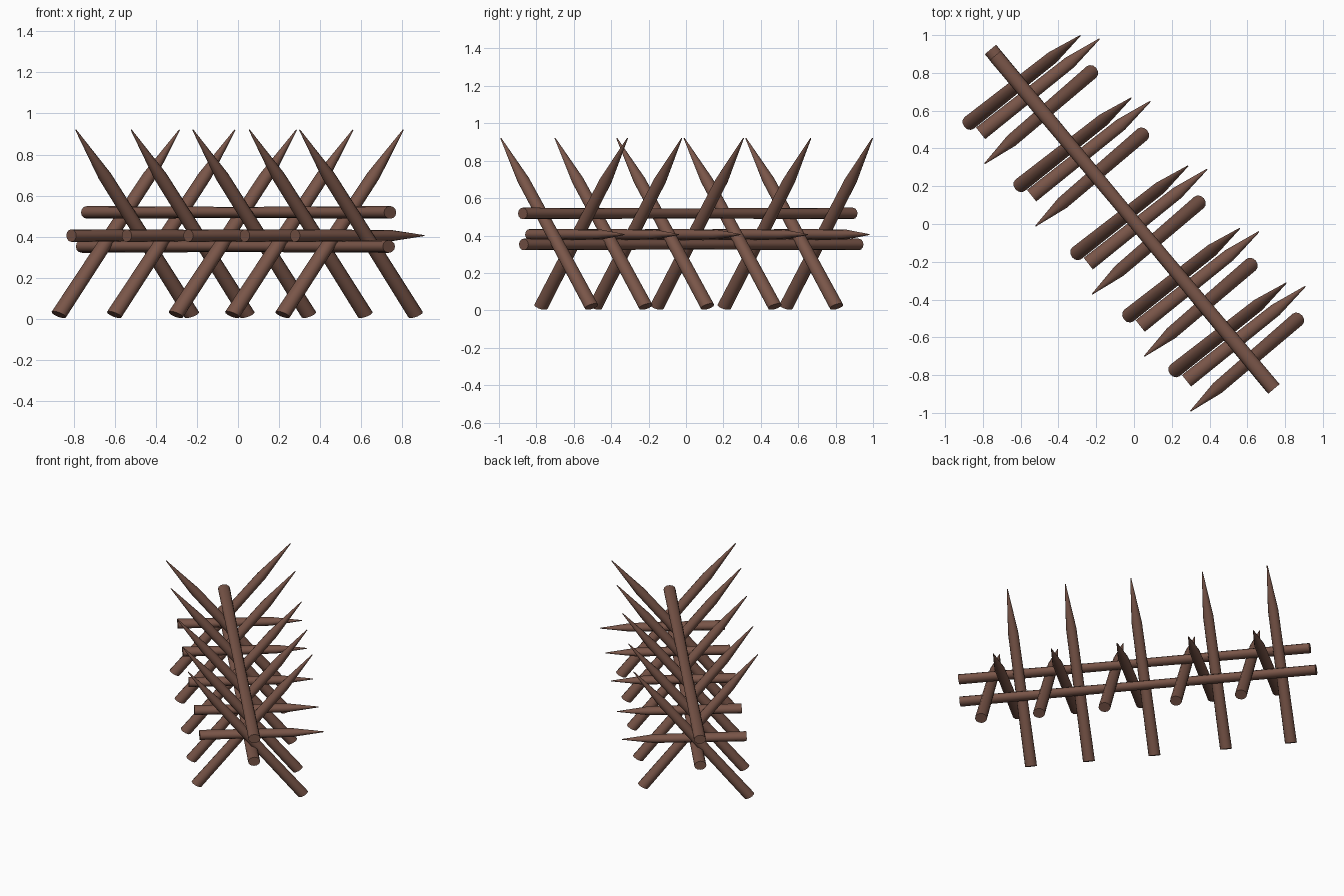
import bpy, bmesh
from mathutils import Vector

cube = bpy.data.objects.get("Cube")
if cube:
    bpy.data.objects.remove(cube, do_unlink=True)

wood = bpy.data.materials.new("brown_wood")
wood.use_nodes = True
colour = (0.191, 0.091, 0.065, 1)
wood.diffuse_color = colour
bsdf = wood.node_tree.nodes["Principled BSDF"]
bsdf.inputs["Base Color"].default_value = colour
bsdf.inputs["Roughness"].default_value = 0.8

SIDES = 12
FLATTEN = 0.79   # logs are slightly flattened in height


def log(name, start, end, profile):
    """Lathe a (fraction, radius) profile along the line from start to end."""
    a, b = Vector(start), Vector(end)
    a.z /= FLATTEN
    b.z /= FLATTEN
    turn = (b - a).to_track_quat('Z', 'Y')
    length = (b - a).length
    bm = bmesh.new()
    rings = []
    for t, radius in profile:
        made = bmesh.ops.create_circle(bm, segments=SIDES, radius=radius)["verts"]
        for v in made:
            v.co = a + turn @ (v.co + Vector((0, 0, t * length)))
            v.co.z *= FLATTEN
        rings.append(made)
    for low, high in zip(rings, rings[1:]):
        for i in range(SIDES):
            j = (i + 1) % SIDES
            bm.faces.new((low[i], low[j], high[j], high[i]))
    bm.faces.new(rings[0][::-1])
    bm.faces.new(rings[-1])
    bmesh.ops.recalc_face_normals(bm, faces=bm.faces)
    mesh = bpy.data.meshes.new(name)
    bm.to_mesh(mesh)
    bm.free()
    mesh.materials.append(wood)
    obj = bpy.data.objects.new(name, mesh)
    bpy.context.collection.objects.link(obj)
    bpy.ops.object.select_all(action='DESELECT')
    obj.select_set(True)
    bpy.context.view_layer.objects.active = obj
    bpy.ops.object.shade_smooth_by_angle(angle=0.7)


# Two long rails running diagonally through the barricade
rail = [(0, 0.039), (0.5, 0.034), (1, 0.039)]
log("upper_rail", (-0.735, 0.892, 0.518), (0.741, -0.873, 0.518), rail)
log("lower_rail", (-0.76, 0.924, 0.352), (0.735, -0.868, 0.352), rail)

# Five groups of three sharpened stakes
stake = [(0, 0.039), (0.75, 0.034), (1, 0.003)]
offsets = [(0, 0), (0.27, -0.33), (0.57, -0.69), (0.845, -1.02), (1.09, -1.31)]
stakes = {
    "back_leaning_stake": ((-0.873, 0.535, 0.02), (-0.285, 0.997, 0.92)),
    "front_leaning_stake": ((-0.225, 0.805, 0.02), (-0.79, 0.32, 0.92)),
    "level_stake": ((-0.812, 0.48, 0.405), (-0.183, 0.98, 0.405)),
}
for n, (dx, dy) in enumerate(offsets, 1):
    shift = Vector((dx, dy, 0))
    for name, (base, tip) in stakes.items():
        log(f"{name}_{n}", Vector(base) + shift, Vector(tip) + shift, stake)
